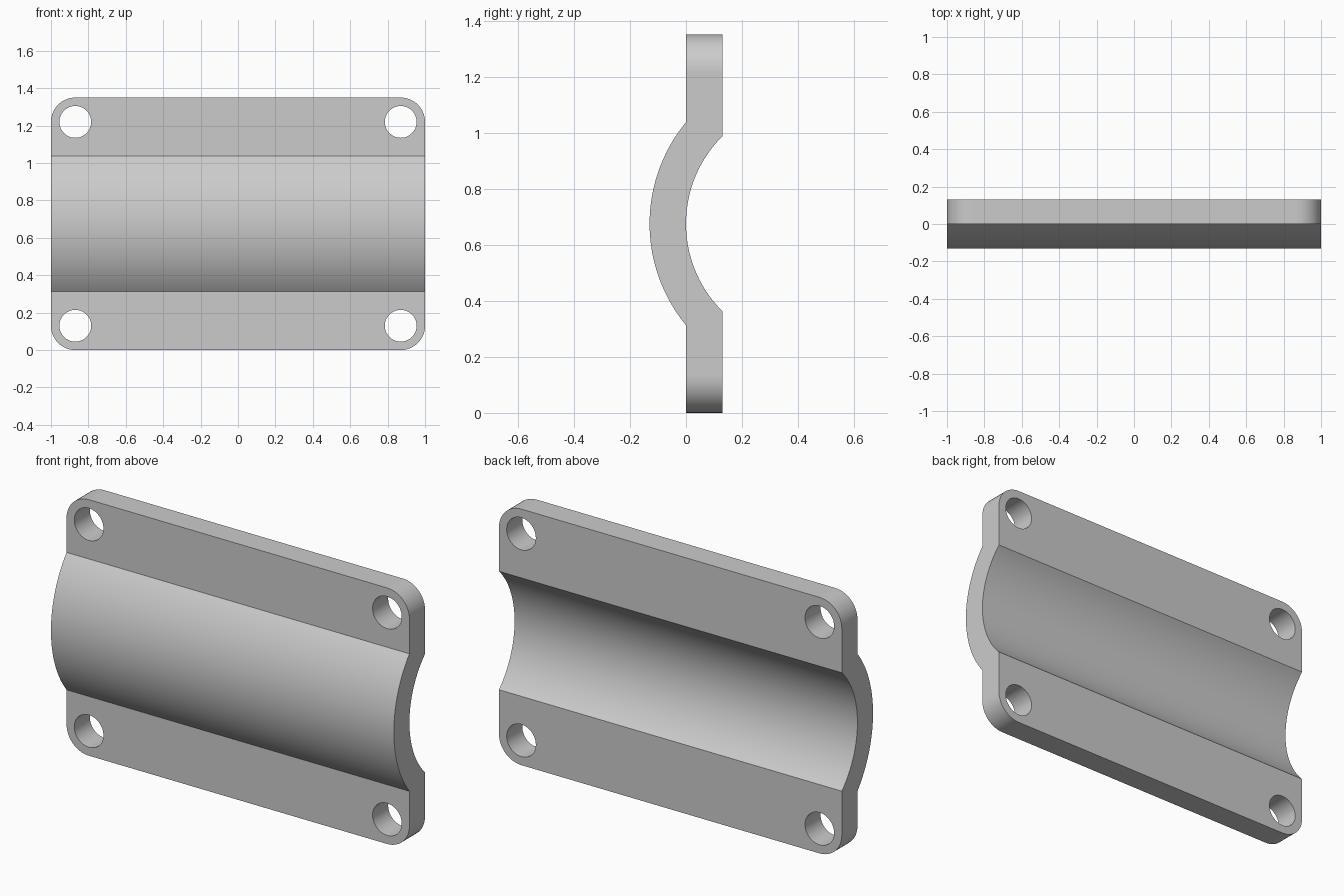
import bpy, bmesh
from math import asin, cos, sin, sqrt
from mathutils import Matrix, Vector

cube = bpy.data.objects.get("Cube")
if cube:
    bpy.data.objects.remove(cube, do_unlink=True)

HEIGHT, THICK = 1.35, 0.13
MID = HEIGHT / 2
R_IN, R_OUT = 0.44, 0.57          # concentric saddle radii
CORNER, HOLE_R = 0.13, 0.085
STEPS = 40

grey = bpy.data.materials.new("plain grey")
grey.use_nodes = True
grey.diffuse_color = (0.6, 0.6, 0.6, 1)
grey.node_tree.nodes["Principled BSDF"].inputs["Base Color"].default_value = (0.6, 0.6, 0.6, 1)


def make_object(name, bm):
    bmesh.ops.recalc_face_normals(bm, faces=bm.faces)
    mesh = bpy.data.meshes.new(name)
    bm.to_mesh(mesh)
    bm.free()
    mesh.materials.append(grey)
    obj = bpy.data.objects.new(name, mesh)
    bpy.context.collection.objects.link(obj)
    return obj


def arc(radius, y_end):
    """Arc bulging to -y, from its lower end on y_end to its upper end."""
    a = asin(sqrt(radius ** 2 - (R_IN - y_end) ** 2) / radius)
    angles = [-a + 2 * a * i / STEPS for i in range(STEPS + 1)]
    return [(R_IN - radius * cos(t), MID + radius * sin(t)) for t in angles]


# Clamp plate: side profile extruded along x
profile = ([(0, 0)] + arc(R_OUT, 0) + [(0, HEIGHT), (THICK, HEIGHT)]
           + arc(R_IN, THICK)[::-1] + [(THICK, 0)])
bm = bmesh.new()
face = bm.faces.new([bm.verts.new((-1, y, z)) for y, z in profile])
ext = bmesh.ops.extrude_face_region(bm, geom=[face])
bmesh.ops.translate(bm, vec=(2, 0, 0),
                    verts=[v for v in ext["geom"] if isinstance(v, bmesh.types.BMVert)])
bmesh.ops.recalc_face_normals(bm, faces=bm.faces)

# Rounded flange corners
corners = [e for e in bm.edges
           if all(abs(v.co.z - MID) > MID - 0.001 for v in e.verts)
           and abs(e.verts[0].co.y - e.verts[1].co.y) > 0.1]
bmesh.ops.bevel(bm, geom=corners, offset=CORNER, segments=12, profile=0.5, affect='EDGES')
plate = make_object("clamp_plate", bm)

# Bolt holes, concentric with the corners
bm = bmesh.new()
for x in (-1 + CORNER, 1 - CORNER):
    for z in (CORNER, HEIGHT - CORNER):
        place = Matrix.Translation(Vector((x, THICK / 2, z))) @ Matrix.Rotation(asin(1), 4, 'X')
        bmesh.ops.create_cone(bm, cap_ends=True, segments=48, radius1=HOLE_R,
                              radius2=HOLE_R, depth=0.4, matrix=place)
cutter = make_object("hole_cutter", bm)
cutter.hide_render = True

cut = plate.modifiers.new("bolt holes", 'BOOLEAN')
cut.operation = 'DIFFERENCE'
cut.solver = 'EXACT'
cut.object = cutter
bpy.ops.object.select_all(action='DESELECT')
plate.select_set(True)
bpy.context.view_layer.objects.active = plate
bpy.ops.object.modifier_apply(modifier=cut.name)
bpy.data.objects.remove(cutter, do_unlink=True)

# Smooth curved faces, keep the axis-aligned ones flat
bpy.ops.object.shade_smooth_by_angle(angle=0.5)
for p in plate.data.polygons:
    p.use_smooth = max(abs(c) for c in p.normal) < 0.99999
